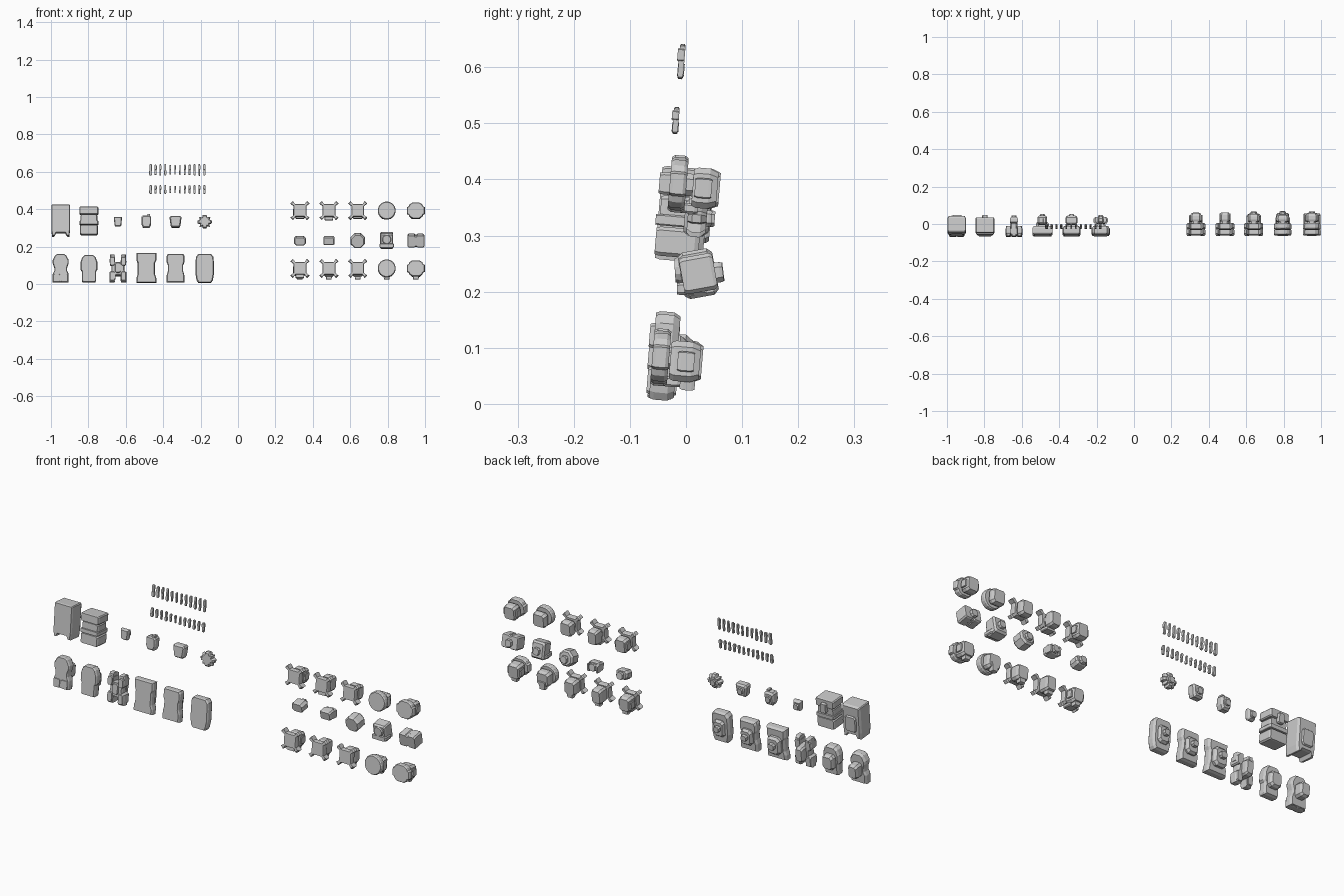
import bpy, bmesh, math
from mathutils import Matrix, Vector

TILT = -0.085


def loft(name, outline, sections, loc, tilt=TILT):
    """Stack scaled copies of an xz outline along y: sections are (y, scale_x, scale_z, shift_z)."""
    bm = bmesh.new()
    rings = []
    for s in sections:
        y, sx, sz, dz = (list(s) + [s[1], 0])[:4] if len(s) == 2 else (list(s) + [0])[:4]
        rings.append([bm.verts.new((x * sx, y, z * sz + dz)) for x, z in outline])
    n = len(outline)
    for a, b in zip(rings, rings[1:]):
        for i in range(n):
            j = (i + 1) % n
            bm.faces.new((a[i], a[j], b[j], b[i]))
    bm.faces.new(rings[0][::-1])
    bm.faces.new(rings[-1])
    bmesh.ops.recalc_face_normals(bm, faces=bm.faces)
    bm.transform(Matrix.Translation(Vector(loc)) @ Matrix.Rotation(tilt, 4, 'X'))
    me = bpy.data.meshes.new(name)
    bm.to_mesh(me)
    bm.free()
    ob = bpy.data.objects.new(name, me)
    bpy.context.collection.objects.link(ob)
    return ob


def sym(half):
    """Mirror a right-hand profile (top to bottom) into a closed outline."""
    return half + [(-x, z) for x, z in reversed(half)]


def oct_box(w, h, c=0.25):
    a, b, k = w / 2, h / 2, min(w, h) * c
    return sym([(a - k, b), (a, b - k), (a, -b + k), (a - k, -b)])


def ngon(r, n):
    return [(r * math.sin(2 * math.pi * (i + .5) / n), r * math.cos(2 * math.pi * (i + .5) / n)) for i in range(n)]


def slab(y0, y1, b=0.006, s=0.9):
    return [(y0, s), (y0 + b, 1), (y1 - b, 1), (y1, s)]


LEFT = [-0.948, -0.797, -0.642, -0.49, -0.334, -0.178]
RIGHT = [0.331, 0.486, 0.64, 0.795, 0.951]

# Lower left row: tall shells, drawn as right-hand profiles
shells = [
    [(.018, .078), (.03, .07), (.043, .045), (.043, .03), (.034, .005), (.034, -.012), (.043, -.03), (.043, -.074)],
    [(.022, .072), (.036, .06), (.045, .035), (.045, -.005), (.038, -.014), (.038, -.066), (.034, -.072)],
    [(.017, .035), (.019, .075), (.042, .075), (.045, .035), (.034, .028), (.034, -.012),
     (.045, -.02), (.045, -.072), (.018, -.072), (.014, -.035)],
    [(.053, .083), (.053, .045), (.046, .03), (.046, -.03), (.053, -.05), (.053, -.075)],
    [(.042, .078), (.047, .068), (.047, .035), (.041, .02), (.041, -.015), (.047, -.035), (.047, -.074)],
    [(.034, .078), (.047, .062), (.049, .03), (.049, -.03), (.043, -.062), (.034, -.075)],
]
for i, (x, half) in enumerate(zip(LEFT, shells)):
    loft(f"shell_plate_{i}", sym(half), [(-.024, .9, .96), (-.016, 1, 1), (.008, 1, 1), (.02, .85, .92)],
         (x, -.036, .081))
    w, h = [(.05, .07), (.06, .075), (.04, .075), (.07, .09), (.062, .08), (.058, .085)][i]
    depth = [.065, .05, .055, .045, .04, .035][i]
    loft(f"shell_pack_{i}", oct_box(w, h, .2), [(.01, 1, 1), (depth - .012, 1, 1), (depth, .78, .78)],
         (x, -.036, .081))
    if i > 2:
        loft(f"shell_stud_{i}", oct_box(w * .5, h * .35), slab(depth - .01, depth + .017), (x, -.036, .085))
# Toe blocks of the first shell and bars across the split shell
for sx in (-1, 1):
    loft("toe_block", oct_box(.036, .045, .12), slab(-.028, .015), (LEFT[0] + sx * .021, -.039, .03))
    loft("split_shell_pad", oct_box(.026, .045, .2), slab(-.028, .025), (LEFT[2] + sx * .03, -.037, .12))
    loft("split_shell_pad", oct_box(.026, .05, .2), slab(-.028, .025), (LEFT[2] + sx * .03, -.041, .04))
loft("split_shell_core", oct_box(.03, .055), slab(-.03, .03), (LEFT[2], -.037, .085))

# Upper left pair: deep torso blocks
case = sym([(.046, .084), (.05, .08), (.05, -.05), (.046, -.083), (.036, -.083), (.028, -.066)])
loft("tall_case", case, [(-.045, .93, .97), (-.036, 1, 1), (.028, 1, 1), (.04, .86, .93)], (LEFT[0], -.004, .337))
loft("tall_case_back", oct_box(.06, .08, .15), slab(.03, .05), (LEFT[0], -.006, .33))
for z, w, h, d in [(.39, .102, .04, .046), (.343, .09, .052, .04), (.325, .1, .02, .047), (.287, .096, .052, .044)]:
    loft("banded_case_layer", oct_box(w, h, .12), slab(-d, d - .01, .008, .92), (LEFT[1], -.006 + (z - .34) * .085, z))
loft("banded_case_back", oct_box(.03, .05, .15), slab(.03, .05), (LEFT[1], -.004, .37))

# Upper left small heads
heads = [
    ([(.022, .025), (.018, -.02), (.013, -.026)], .03),
    ([(.018, .032), (.026, .024), (.026, -.014), (.017, -.034)], .045),
    ([(.026, .03), (.032, .022), (.026, -.022), (.02, -.032)], .045),
    ([(.01, .036), (.014, .022), (.03, .025), (.026, .01), (.039, .004), (.037, -.01), (.025, -.012),
      (.027, -.028), (.012, -.024), (.01, -.036)], .034),
]
for i, (x, (half, d)) in enumerate(zip(LEFT[2:], heads)):
    loft(f"small_head_{i}", sym(half), [(-d / 2, .82), (-d / 2 + .008, 1), (d / 2 - .01, 1), (d / 2, .75)],
         (x, .02, .333))
    loft(f"small_head_back_{i}", oct_box(.028, .03), slab(d / 2 - .003, d / 2 + .009), (x, .02, .332))
loft("small_head_crest", oct_box(.016, .022, .15), slab(-.015, .01), (LEFT[3] + .012, .02, .362))

# Right group: joint plates with rear housings, two rows
quad = [(.034, .026), (.051, .038), (.038, .051), (.026, .034)]
cross = []
for k in range(4):
    c, s = [(1, 0), (0, 1), (-1, 0), (0, -1)][k]
    cross += [(c * x - s * z, s * x + c * z) for x, z in quad]
tabbed = sym([(.018, .043), (.034, .033), (.039, .022), (.048, .018), (.048, -.018), (.039, -.022),
              (.034, -.033), (.018, -.043)])
plates = [cross, cross, cross, ngon(.048, 20), tabbed]
for row, (y, z, gap) in enumerate([(-.045, .083, .005), (-.014, .392, .014)]):
    for i, (x, out) in enumerate(zip(RIGHT, plates)):
        loft(f"joint_plate_{row}_{i}", out, slab(-.015, .015, .006, .92), (x, y, z))
        loft(f"joint_neck_{row}_{i}", oct_box(.045, .04), [(.01, 1), (.02 + gap, 1)], (x, y, z))
        w = [.06, .052, .062, .07, .064][i]
        d = [.07, .074, .066, .06, .07][i]
        loft(f"joint_housing_{row}_{i}", oct_box(w, .072, .16),
             [(.012 + gap, .9), (.02 + gap, 1), (d - .015, 1), (d, .82)], (x, y, z - .004))
        if i in (0, 4):
            for sx in (-1, 1):
                loft("housing_side_pad", oct_box(.01, .036, .2), slab(.03, .06),
                     (x + sx * (w / 2 + .001), y, z - .004))
    j = 1 if row else 0
    loft(f"joint_chin_{row}", oct_box(.046, .018, .2), slab(-.01, .035), (RIGHT[j], y, z - .042))
# Pointed rear spurs below the lower housings
for x in RIGHT:
    loft("housing_spur", [(-.02, .02), (.02, .02), (.014, -.022), (-.014, -.022)], slab(.035, .062), (x, -.045, .05))

# Right group, middle row: compact blocks
blocks = [(oct_box(.064, .046, .25), .05), (oct_box(.06, .044, .15), .045), (ngon(.041, 8), .06),
          (oct_box(.07, .084, .08), .062), (oct_box(.03, .06, .1), .06)]
for i, (x, (out, d)) in enumerate(zip(RIGHT, blocks)):
    loft(f"block_{i}", out, [(-d / 2, .85), (-d / 2 + .009, 1), (d / 2 - .009, 1), (d / 2, .8)],
         (x, .022, .232), .18)
    loft(f"block_back_{i}", oct_box(.034, .036), slab(d / 2 - .005, d / 2 + .014), (x, .022, .23), .12)
for sx in (-1, 1):
    loft("twin_block_half", oct_box(.043, .066, .15), slab(-.03, .03), (RIGHT[4] + sx * .0235, .022, .232), .18)
    loft("wedge_block_fin", [(0, .022), (.01 * sx, .015), (.01 * sx, -.02), (0, -.022)], slab(-.01, .025),
         (RIGHT[1] + sx * .02, .03, .232))
loft("square_block_dial", ngon(.024, 12), slab(-.042, -.02), (RIGHT[3], .022, .24), .06)
loft("square_block_foot", oct_box(.078, .022, .2), slab(-.038, .015), (RIGHT[3], .022, .205), 0)

# Two rows of slim rods, each with a collar
for row, (y, z, h) in enumerate([(-.018, .505, .046), (-.008, .61, .06)]):
    for i in range(12):
        x = -.467 + i * .0261
        w = [.016, .013, .010, .012, .009, .008, .008, .010, .013, .012, .010, .014][i]
        k = [1, .92, 1, 1.04, .85, .85, .85, .92, .95, 1, 1.05, 1][i]
        loft(f"rod_{row}_{i}", oct_box(w * .8, h * k, .2), slab(-.005, .005, .002, .9), (x, y, z))
        loft(f"rod_collar_{row}_{i}", oct_box(w, h * .4, .2), slab(-.006, .006, .002, .9),
             (x, y - .001, z + h * (.2 if i % 3 else -.25)))
